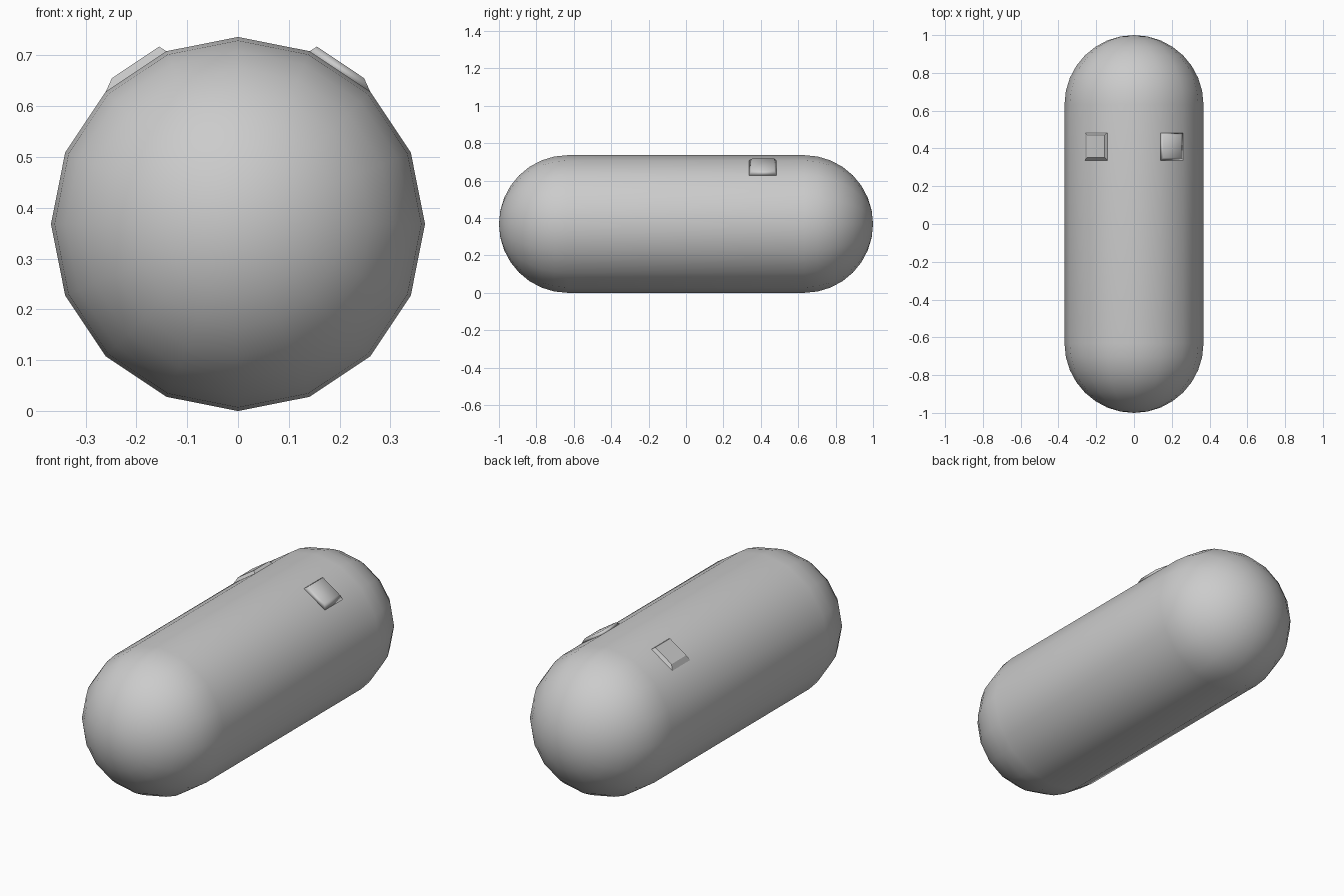
import bpy, bmesh
from math import sin, cos, pi
from mathutils import Matrix

if "Cube" in bpy.data.objects:
    bpy.data.objects.remove(bpy.data.objects["Cube"])

R = 0.368      # body radius
HALF = 1.0     # half length
SIDES = 16
CAP = 8        # rings per rounded end


def finish(bm, name, smooth):
    bmesh.ops.recalc_face_normals(bm, faces=bm.faces)
    for f in bm.faces:
        f.smooth = smooth
    mesh = bpy.data.meshes.new(name)
    bm.to_mesh(mesh)
    bm.free()
    obj = bpy.data.objects.new(name, mesh)
    bpy.context.collection.objects.link(obj)
    return obj


# Capsule body: half-circle caps and straight middle, spun around the y axis
bm = bmesh.new()
profile = []
for end in (-1, 1):
    for i in range(CAP + 1):
        a = pi / 2 * (i if end > 0 else CAP - i) / CAP
        profile.append((end * (HALF - R + R * sin(a)), R * cos(a)))
verts = [bm.verts.new((0, y, R + r)) for y, r in profile]
edges = [bm.edges.new(pair) for pair in zip(verts, verts[1:])]
bmesh.ops.spin(bm, geom=verts + edges, cent=(0, 0, R), axis=(0, 1, 0),
               angle=2 * pi, steps=SIDES, use_duplicate=False)
bmesh.ops.remove_doubles(bm, verts=bm.verts, dist=1e-4)
finish(bm, "capsule_body", True)


# Raised pad with sloping sides, sitting on one upper facet of the body
def pad(name, side, smooth):
    a0, a1 = pi / 8, pi / 4
    mid = (a0 + a1) / 2
    nx, nz = sin(mid), cos(mid)
    hi = (R * sin(a0), R + R * cos(a0))
    lo = (R * sin(a1), R + R * cos(a1))
    bm = bmesh.new()
    loops = []
    # inset at upper edge, inset at lower edge, height, y range
    for up, down, h, y0, y1 in ((0, 0, 0, 0.337, 0.483),
                                (0.007, 0.025, 0.0155, 0.352, 0.472)):
        top = (hi[0] + nz * up + nx * h, hi[1] - nx * up + nz * h)
        bot = (lo[0] - nz * down + nx * h, lo[1] + nx * down + nz * h)
        loops.append([bm.verts.new((side * p[0], y, p[1]))
                      for p, y in ((top, y0), (bot, y0), (bot, y1), (top, y1))])
    base, cap = loops
    bm.faces.new(base)
    bm.faces.new(cap)
    for i in range(4):
        j = (i + 1) % 4
        bm.faces.new((base[i], base[j], cap[j], cap[i]))
    finish(bm, name, smooth)


pad("left_pad", -1, False)
pad("right_pad", 1, True)
